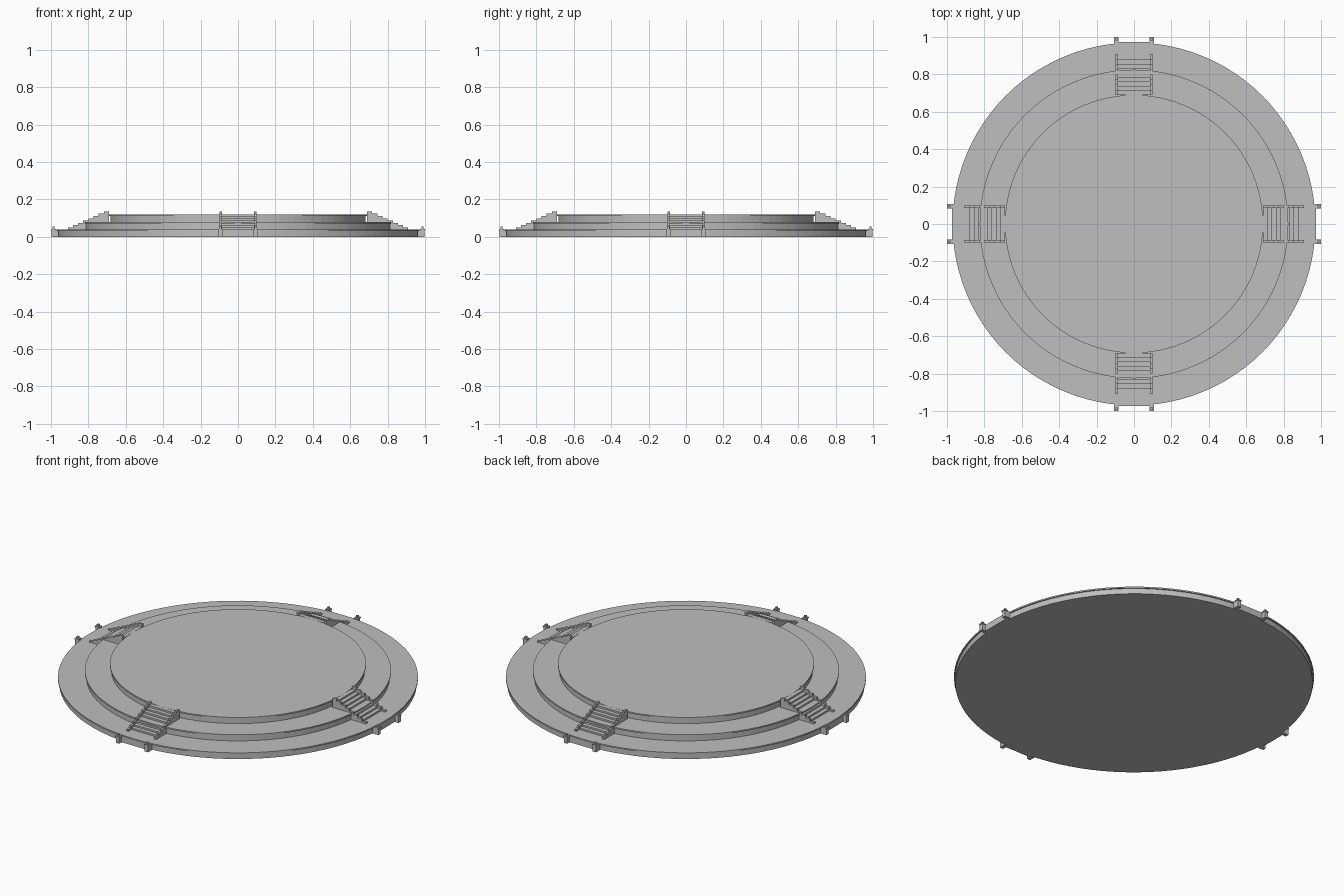
import bpy
import bmesh
import math
from mathutils import Matrix, Vector

cube = bpy.data.objects.get("Cube")
if cube:
    bpy.data.objects.remove(cube, do_unlink=True)

stone = bpy.data.materials.new("grey_stone")
stone.use_nodes = True
GREY = (0.52, 0.52, 0.52, 1)
stone.diffuse_color = GREY
stone.node_tree.nodes["Principled BSDF"].inputs["Base Color"].default_value = GREY


def finish(name, bm, turn=0):
    bmesh.ops.recalc_face_normals(bm, faces=bm.faces)
    mesh = bpy.data.meshes.new(name)
    bm.to_mesh(mesh)
    bm.free()
    mesh.transform(Matrix.Rotation(turn, 4, "Z"))
    mesh.materials.append(stone)
    obj = bpy.data.objects.new(name, mesh)
    bpy.context.collection.objects.link(obj)
    return obj


def add_disc(bm, radius, z0, z1):
    bmesh.ops.create_cone(bm, cap_ends=True, segments=96, radius1=radius, radius2=radius,
                          depth=z1 - z0, matrix=Matrix.Translation((0, 0, (z0 + z1) / 2)))


def add_box(bm, low, high):
    low, high = Vector(low), Vector(high)
    bmesh.ops.create_cube(bm, size=1, matrix=Matrix.Translation((low + high) / 2)
                          @ Matrix.Diagonal((high - low).to_4d()))


def add_stepped(bm, x0, x1, outline):
    """Extrude a (y, z) outline across x."""
    face = bm.faces.new([bm.verts.new((x0, y, z)) for y, z in outline])
    out = bmesh.ops.extrude_face_region(bm, geom=[face])
    moved = [v for v in out["geom"] if isinstance(v, bmesh.types.BMVert)]
    bmesh.ops.translate(bm, verts=moved, vec=(x1 - x0, 0, 0))


# Three round tiers, each with a thin overhanging lip
RISE = 0.04
for name, radius, level in (("lower_tier", 0.97, 0), ("middle_tier", 0.825, 1), ("upper_tier", 0.69, 2)):
    bm = bmesh.new()
    base = level * RISE
    add_disc(bm, radius - 0.007, base, base + RISE - 0.008)
    add_disc(bm, radius, base + RISE - 0.008, base + RISE)
    finish(name, bm)

# Stair profile climbing from the lower tier to the upper one
STEPS = 8
OUTER, INNER = -0.91, -0.69


def stair_outline(start, first, last):
    run = (INNER - start) / STEPS
    points = [(INNER, RISE - 0.005), (start, RISE - 0.005)]
    for i in range(STEPS):
        z = first + (last - first) * i / (STEPS - 1)
        points += [(start + i * run, z), (start + (i + 1) * run, z)]
    return points


for index, side in enumerate(("front", "left", "back", "right")):
    turn = index * math.pi / 2

    # Treads between two taller stepped cheek walls
    bm = bmesh.new()
    add_stepped(bm, -0.085, 0.085, stair_outline(-0.88, 0.05, 0.12))
    finish(side + "_stairs", bm, turn)
    bm = bmesh.new()
    for s in (-1, 1):
        add_stepped(bm, s * 0.085, s * 0.098, stair_outline(OUTER, 0.05, 0.136))
    finish(side + "_stair_walls", bm, turn)

    # Flat entrance plate on the rim
    bm = bmesh.new()
    add_box(bm, (-0.085, -0.973, 0), (0.085, -0.955, 0.038))
    finish(side + "_entrance_plate", bm, turn)

    # Pair of capped posts against the rim
    bm = bmesh.new()
    for s in (-1, 1):
        x = s * 0.095
        add_box(bm, (x - 0.011, -0.997, 0), (x + 0.011, -0.96, 0.036))
        add_box(bm, (x - 0.013, -1.0, 0.036), (x + 0.013, -0.972, 0.043))
        add_box(bm, (x - 0.006, -0.992, 0.043), (x + 0.006, -0.98, 0.054))
    finish(side + "_posts", bm, turn)
